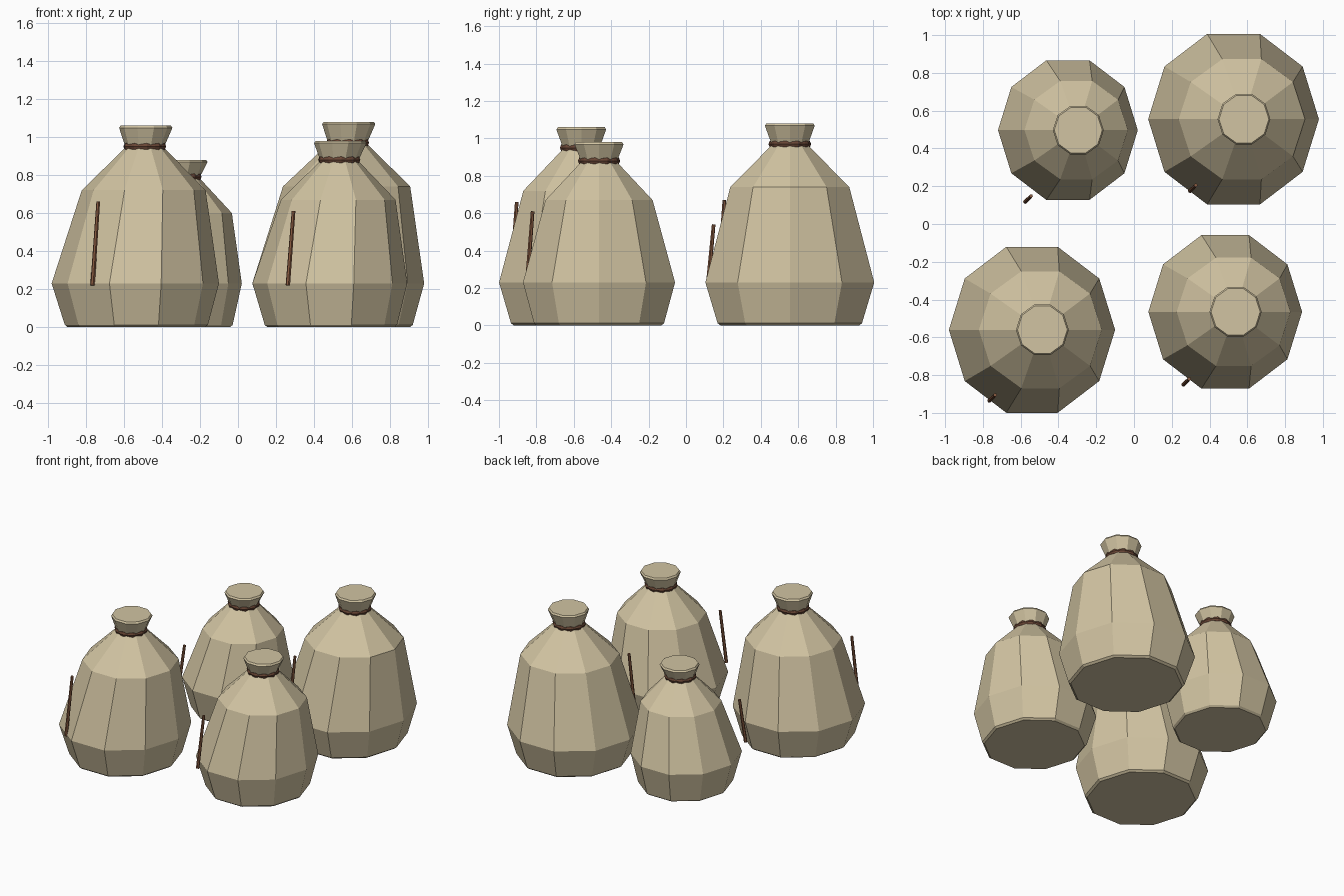
import bpy, bmesh, math
from mathutils import Vector

old = bpy.data.objects.get("Cube")
if old:
    bpy.data.objects.remove(old, do_unlink=True)


def material(name, rgb):
    m = bpy.data.materials.new(name)
    m.use_nodes = True
    m.diffuse_color = (*rgb, 1)
    m.node_tree.nodes["Principled BSDF"].inputs["Base Color"].default_value = (*rgb, 1)
    return m


BURLAP = material("burlap", (0.64, 0.55, 0.36))
ROPE = material("rope_brown", (0.14, 0.06, 0.035))
STITCH = material("seam_brown", (0.24, 0.10, 0.05))
SIDES = 10


def finish(name, bm, mat):
    bmesh.ops.recalc_face_normals(bm, faces=bm.faces)
    mesh = bpy.data.meshes.new(name)
    bm.to_mesh(mesh)
    bm.free()
    mesh.materials.append(mat)
    obj = bpy.data.objects.new(name, mesh)
    bpy.context.collection.objects.link(obj)
    return obj


def loft(bm, rings):
    """Skin a list of vertex rings."""
    for a, b in zip(rings, rings[1:]):
        n = len(a)
        for i in range(n):
            j = (i + 1) % n
            bm.faces.new((a[i], a[j], b[j], b[i]))


# Sack body: ten-sided rings, leaning slightly toward +x at the neck
def sack(name, x, y, r, lean, shoulder_z, neck_z, top_z, cap):
    profile = [  # height, radius, depth stretch, lean
        (0, r * 0.82, 1.05, 0.1),
        (0.012, r * 0.855, 1.05, 0.1),
        (0.23, r, 1.05, 0),
        (shoulder_z, r * 0.74, 1, 0.8),
        (neck_z, cap * 0.72, 1, 0.9),
        (top_z - 0.012, cap, 1, 1),
        (top_z, cap - 0.008, 1, 1),
    ]
    bm = bmesh.new()
    rings = []
    for z, rad, stretch, shift in profile:
        ring = []
        for i in range(SIDES):
            a = math.tau * i / SIDES
            ring.append(bm.verts.new((x + lean * shift + rad * math.cos(a),
                                      y + rad * stretch * math.sin(a), z)))
        rings.append(ring)
    loft(bm, rings)
    bm.faces.new(rings[0])
    bm.faces.new(rings[-1])
    finish(name + "_sack", bm, BURLAP)


# Rope tie: a lumpy ring around the neck
def rope(name, x, y, z, radius, segments=30, around=6):
    bm = bmesh.new()
    rings = []
    for i in range(segments):
        a = math.tau * i / segments
        thick = 0.016 + 0.004 * (i % 3 - 1)
        ring = []
        for k in range(around):
            b = math.tau * k / around
            d = radius + thick * 0.7 * math.cos(b)
            ring.append(bm.verts.new((x + d * math.cos(a), y + d * math.sin(a),
                                      z + thick * math.sin(b))))
        rings.append(ring)
    loft(bm, rings + rings[:1])
    finish(name + "_rope", bm, ROPE)


# Seam cord: a slim six-sided rod on the front left corner of the sack
def cord(name, low, high):
    low, high = Vector(low), Vector(high)
    axis = high - low
    bm = bmesh.new()
    bmesh.ops.create_cone(bm, cap_ends=True, segments=6, radius1=0.012,
                          radius2=0.010, depth=axis.length)
    obj = finish(name + "_cord", bm, STITCH)
    obj.location = (low + high) / 2
    obj.rotation_euler = axis.to_track_quat("Z", "Y").to_euler()


# name, x, y, radius, lean, shoulder, neck, top, cap radius, cord top, cord foot x, y
SACKS = [
    ("front_right", -0.54, -0.56, 0.44, 0.055, 0.72, 0.945, 1.06, 0.14, 0.66, -0.765, -0.935),
    ("front_left", 0.483, -0.465, 0.407, 0.055, 0.67, 0.875, 0.98, 0.138, 0.61, 0.262, -0.85),
    ("back_right", -0.35, 0.497, 0.37, 0.055, 0.60, 0.785, 0.88, 0.135, 0.54, -0.575, 0.118),
    ("back_left", 0.527, 0.555, 0.452, 0.055, 0.74, 0.965, 1.08, 0.14, 0.67, 0.297, 0.175),
]
for name, x, y, r, lean, shoulder, neck, top, cap, cord_top, cx, cy in SACKS:
    sack(name, x, y, r, lean, shoulder, neck, top, cap)
    rope(name, x + lean * 0.9, y, neck + 0.005, cap * 0.72)
    cord(name, (cx, cy, 0.22), (cx + 0.03, cy + 0.03, cord_top))
